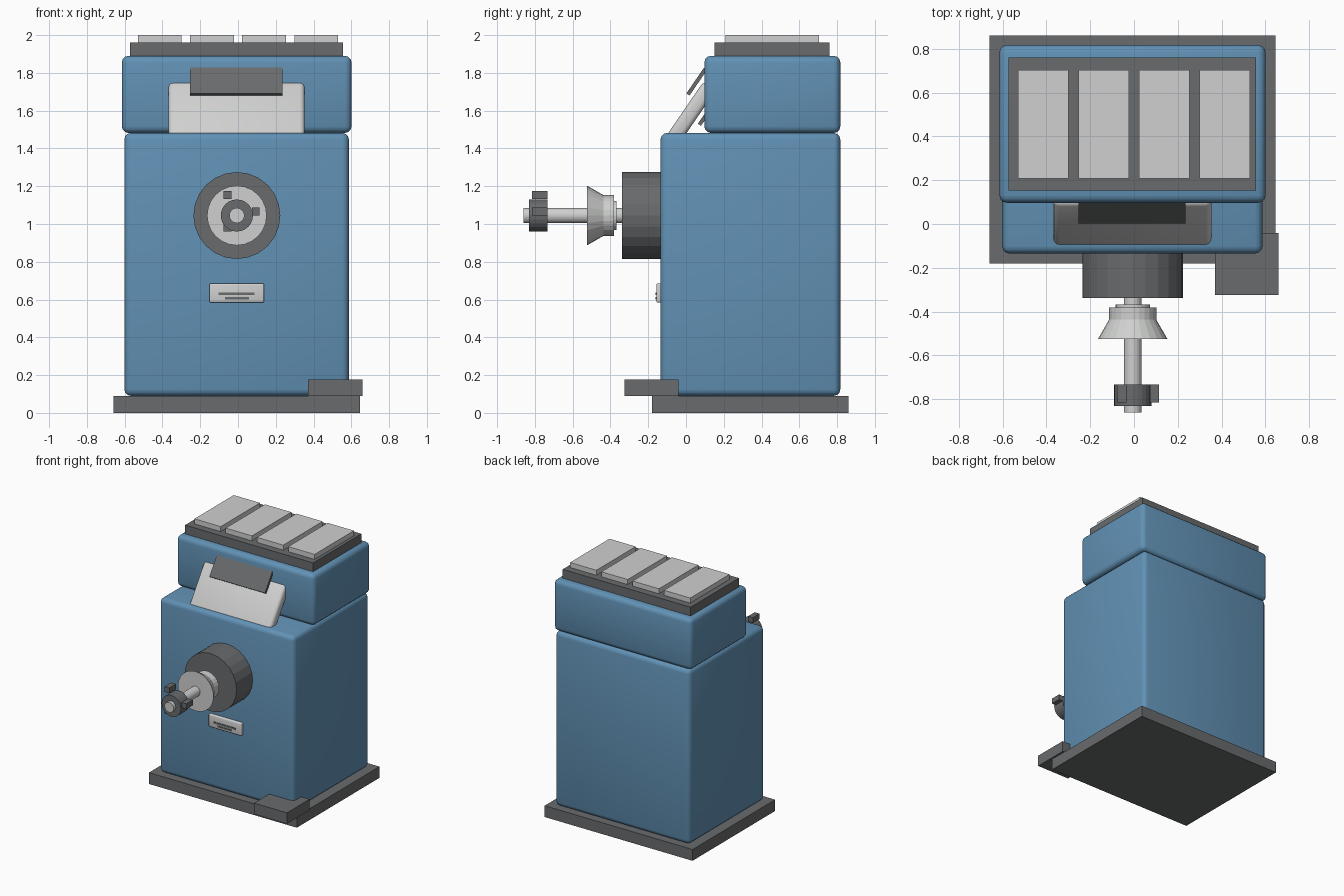
import bpy, bmesh, math
from mathutils import Matrix, Vector

cube = bpy.data.objects.get("Cube")
if cube:
    bpy.data.objects.remove(cube, do_unlink=True)


def material(name, rgb):
    m = bpy.data.materials.new(name)
    m.use_nodes = True
    m.diffuse_color = (*rgb, 1)
    m.node_tree.nodes["Principled BSDF"].inputs["Base Color"].default_value = (*rgb, 1)
    return m


BLUE = material("blue paint", (0.12, 0.285, 0.46))
DARK = material("dark grey", (0.14, 0.145, 0.15))
LIGHT = material("light grey", (0.62, 0.63, 0.62))


def finish(name, bm, mat):
    mesh = bpy.data.meshes.new(name)
    bmesh.ops.recalc_face_normals(bm, faces=bm.faces)
    bm.to_mesh(mesh)
    bm.free()
    mesh.materials.append(mat)
    obj = bpy.data.objects.new(name, mesh)
    bpy.context.collection.objects.link(obj)
    return obj


def box(name, x, y, z, mat, bevel=0, tilt=0):
    """Box between (min, max) ranges, optionally rounded and leaned back."""
    lo, hi = Vector((x[0], y[0], z[0])), Vector((x[1], y[1], z[1]))
    bm = bmesh.new()
    bmesh.ops.create_cube(bm, size=1, matrix=Matrix.Diagonal((*(hi - lo), 1)))
    obj = finish(name, bm, mat)
    obj.location = (lo + hi) / 2
    obj.rotation_euler.x = tilt
    if bevel:
        mod = obj.modifiers.new("rounded edges", "BEVEL")
        mod.width, mod.segments = bevel, 3
        bpy.ops.object.select_all(action="DESELECT")
        obj.select_set(True)
        bpy.context.view_layer.objects.active = obj
        bpy.ops.object.modifier_apply(modifier=mod.name)
        bpy.ops.object.shade_smooth_by_angle(angle=math.radians(35))
    return obj


def slab(name, x, centre, thick, length, mat, bevel=0):
    """Panel leaned back against the head; centre is (y, z)."""
    cy, cz = centre
    return box(name, x, (cy - thick / 2, cy + thick / 2),
               (cz - length / 2, cz + length / 2), mat, bevel, tilt=-0.6)


def lathe(name, profile, mat, sides=24):
    """Turned part along y, from (y, radius) points."""
    bm = bmesh.new()
    rings = []
    for y, r in profile:
        angles = [2 * math.pi * i / sides for i in range(sides)]
        rings.append([bm.verts.new((AXIS_X + r * math.sin(a), y, AXIS_Z + r * math.cos(a)))
                      for a in angles])
    for a, b in zip(rings, rings[1:]):
        for i in range(sides):
            j = (i + 1) % sides
            bm.faces.new((a[i], a[j], b[j], b[i]))
    bm.faces.new(rings[0])
    bm.faces.new(rings[-1])
    return finish(name, bm, mat)


# Floor plate, pedal and cabinet
box("base_plate", (-0.66, 0.645), (-0.18, 0.86), (0, 0.09), DARK)
box("foot_pedal", (0.37, 0.66), (-0.325, -0.04), (0.09, 0.178), DARK)
box("cabinet", (-0.602, 0.587), (-0.135, 0.817), (0.09, 1.482), BLUE, 0.035)
box("head", (-0.615, 0.601), (0.097, 0.817), (1.482, 1.89), BLUE, 0.035)

# Top tray with four tiles
box("top_tray", (-0.573, 0.556), (0.152, 0.76), (1.885, 1.96), DARK)
for i in range(4):
    x = -0.53 + 0.276 * i
    box(f"top_tile_{i + 1}", (x, x + 0.232), (0.208, 0.703), (1.955, 2.0), LIGHT)

# Sloping panel with the plates before and behind it
slab("sloping_panel", (-0.368, 0.353), (0.026, 1.586), 0.08, 0.36, LIGHT, 0.025)
slab("panel_cover", (-0.254, 0.236), (0.057, 1.754), 0.02, 0.165, DARK)
slab("rear_cover", (-0.254, 0.236), (0.105, 1.575), 0.02, 0.12, DARK)

# Drive housing, shaft, collar and hub on one axis
AXIS_X, AXIS_Z = -0.006, 1.045
lathe("drive_housing", [(-0.338, 0.23), (-0.12, 0.23)], DARK)
lathe("shaft", [(-0.86, 0.04), (-0.33, 0.04)], LIGHT)
lathe("collar", [(-0.524, 0.158), (-0.437, 0.108), (-0.382, 0.108),
                 (-0.382, 0.078), (-0.368, 0.078)], LIGHT)
lathe("hub", [(-0.832, 0.085), (-0.732, 0.085)], DARK)

# Three grip lugs around the hub
for i in range(3):
    a = 2 * math.pi * i / 3
    x, z = AXIS_X + 0.1 * math.cos(a), AXIS_Z + 0.022 + 0.1 * math.sin(a)
    box(f"hub_lug_{i + 1}", (x - 0.021, x + 0.021), (-0.815, -0.732),
        (z - 0.021, z + 0.021), DARK)

# Small front label with two slots
box("label_plate", (-0.152, 0.138), (-0.157, -0.125), (0.584, 0.685), LIGHT, 0.008)
box("label_slot_upper", (-0.104, 0.088), (-0.161, -0.153), (0.623, 0.637), DARK)
box("label_slot_lower", (-0.07, 0.058), (-0.161, -0.153), (0.601, 0.614), DARK)
